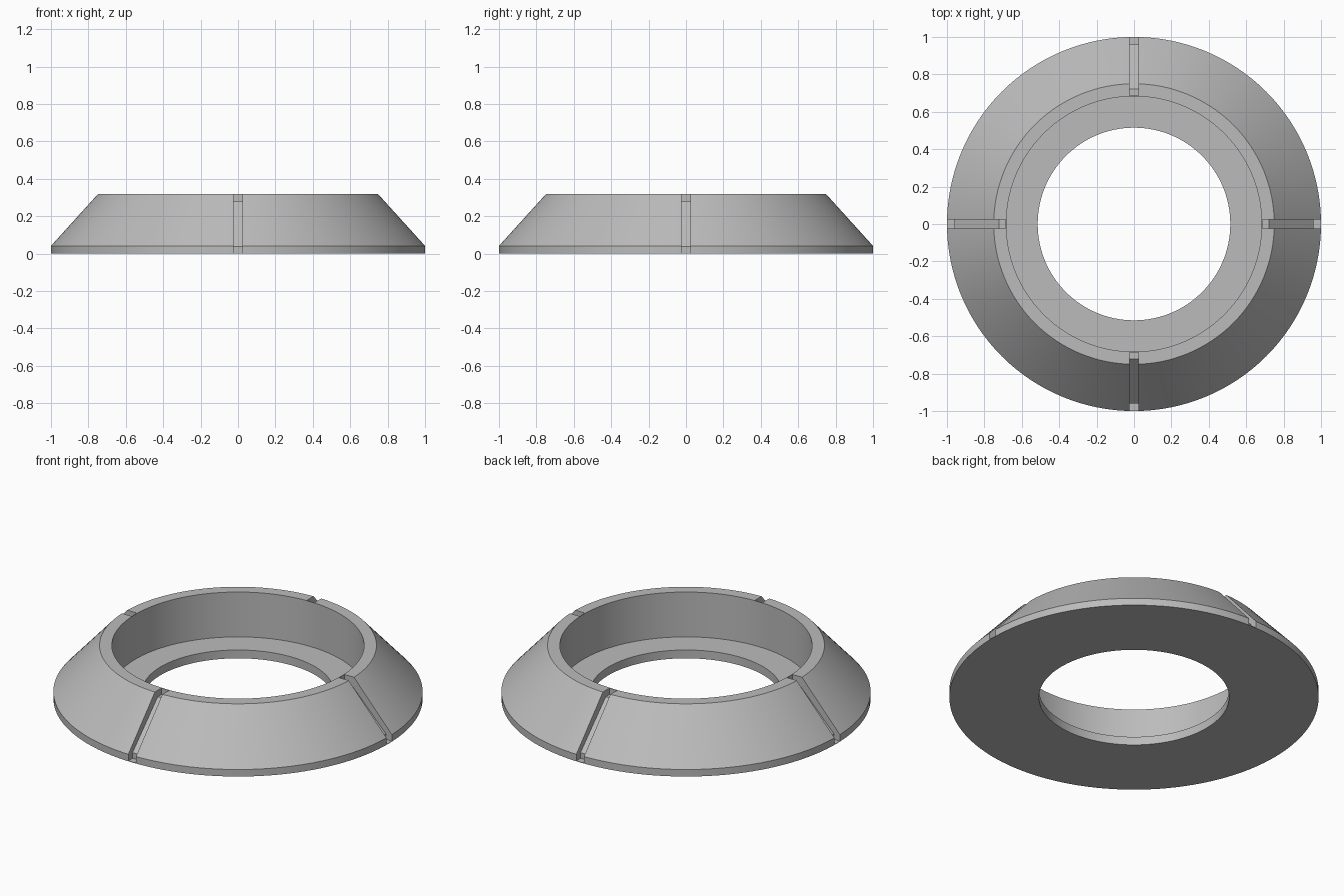
import bpy, bmesh, math
from mathutils import Matrix, Vector

cube = bpy.data.objects.get("Cube")
if cube:
    bpy.data.objects.remove(cube, do_unlink=True)

SEGMENTS = 128
BORE, POCKET, RIM, OUTER = 0.515, 0.683, 0.75, 1.0
LEDGE, BAND, TOP = 0.05, 0.042, 0.318
SKIN, SLOT_WIDTH = 0.003, 0.05

grey = bpy.data.materials.new("plain grey")
grey.use_nodes = True
colour = (0.5, 0.5, 0.5, 1)
grey.diffuse_color = colour
grey.node_tree.nodes["Principled BSDF"].inputs["Base Color"].default_value = colour


def make_object(name, bm):
    bmesh.ops.recalc_face_normals(bm, faces=bm.faces)
    mesh = bpy.data.meshes.new(name)
    bm.to_mesh(mesh)
    bm.free()
    mesh.materials.append(grey)
    obj = bpy.data.objects.new(name, mesh)
    bpy.context.collection.objects.link(obj)
    return obj


# Conical ring: closed section revolved around z
def revolve(name, section):
    bm = bmesh.new()
    rings = []
    for i in range(SEGMENTS):
        a = 2 * math.pi * i / SEGMENTS
        rings.append([bm.verts.new((r * math.cos(a), r * math.sin(a), z)) for r, z in section])
    n = len(section)
    for i in range(SEGMENTS):
        a, b = rings[i], rings[(i + 1) % SEGMENTS]
        for j in range(n):
            k = (j + 1) % n
            bm.faces.new((a[j], b[j], b[k], a[k]))
    return make_object(name, bm)


ring = revolve("conical_ring", [
    (BORE, 0), (OUTER, 0), (OUTER, BAND), (RIM, TOP),
    (POCKET, TOP), (POCKET, LEDGE), (BORE, LEDGE)])

# Four radial slots that follow the slope and stop at a thin skin
slot_section = [(1.1, SKIN), (0.96, SKIN), (0.96, 0.037), (0.722, 0.28),
                (POCKET + SKIN, 0.28), (POCKET + SKIN, 0.4), (1.1, 0.4)]
bm = bmesh.new()
for quarter in range(4):
    turn = Matrix.Rotation(quarter * math.pi / 2, 3, 'Z')
    face = bm.faces.new([bm.verts.new(turn @ Vector((r, -SLOT_WIDTH / 2, z)))
                         for r, z in slot_section])
    result = bmesh.ops.extrude_face_region(bm, geom=[face], use_keep_orig=True)
    moved = [v for v in result["geom"] if isinstance(v, bmesh.types.BMVert)]
    bmesh.ops.translate(bm, verts=moved, vec=turn @ Vector((0, SLOT_WIDTH, 0)))
cutter = make_object("slot_cutter", bm)
cutter.hide_render = True

cut = ring.modifiers.new("slots", 'BOOLEAN')
cut.operation = 'DIFFERENCE'
cut.solver = 'EXACT'
cut.object = cutter
bpy.context.view_layer.objects.active = ring
ring.select_set(True)
bpy.ops.object.modifier_apply(modifier=cut.name)
bpy.data.objects.remove(cutter, do_unlink=True)

# Smooth round walls with crisp edges
bpy.ops.object.shade_smooth_by_angle(angle=math.radians(30))
